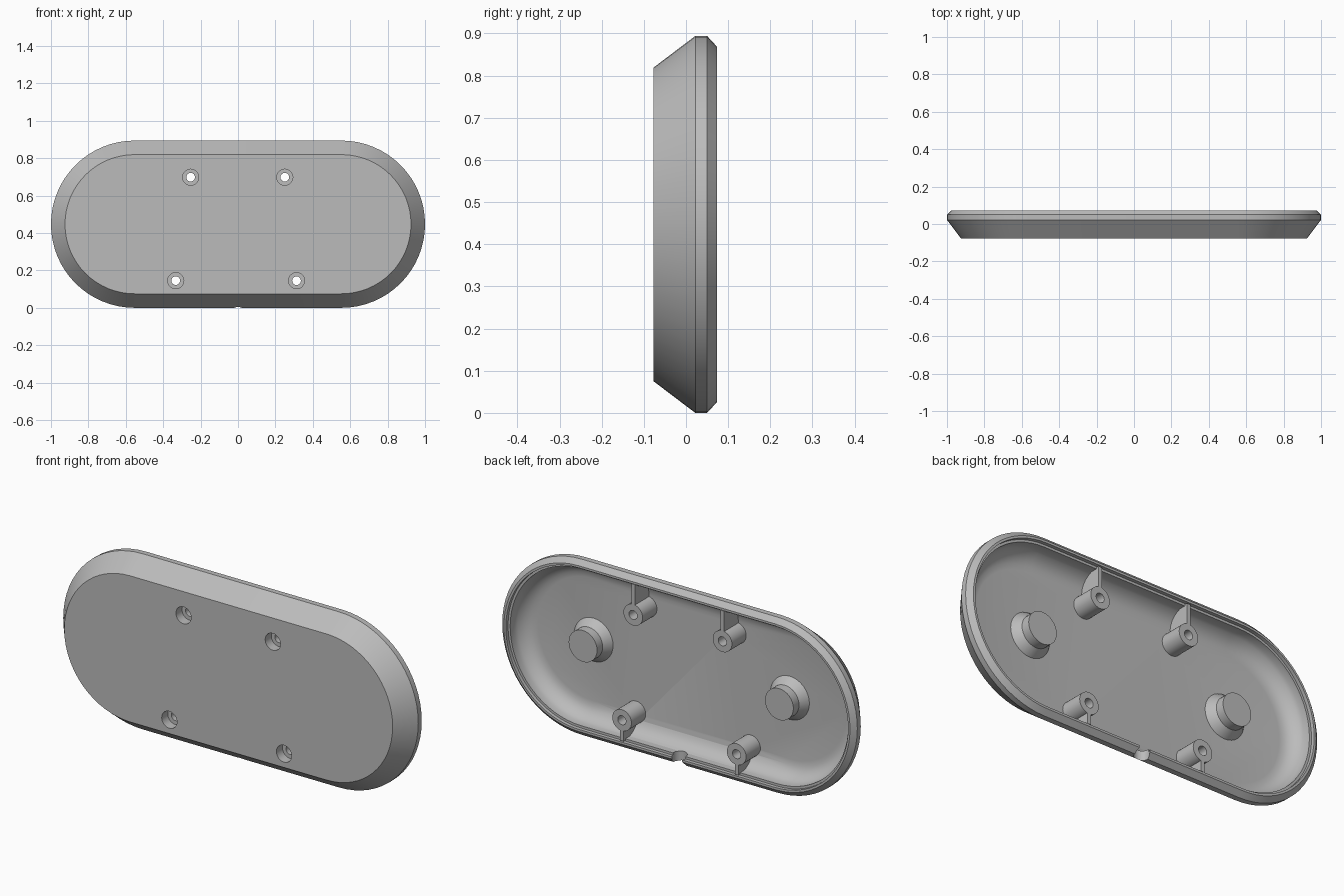
import bpy, bmesh, math

if "Cube" in bpy.data.objects:
    bpy.data.objects.remove(bpy.data.objects["Cube"])

ZC, R, HALF = 0.447, 0.447, 0.553   # centre height, end radius, half straight length

grey = bpy.data.materials.new("light grey plastic")
grey.diffuse_color = (0.5, 0.5, 0.5, 1)
grey.use_nodes = True
grey.node_tree.nodes["Principled BSDF"].inputs["Base Color"].default_value = grey.diffuse_color


def finish(name, bm):
    bmesh.ops.recalc_face_normals(bm, faces=bm.faces)
    me = bpy.data.meshes.new(name)
    bm.to_mesh(me)
    bm.free()
    me.materials.append(grey)
    ob = bpy.data.objects.new(name, me)
    bpy.context.collection.objects.link(ob)
    smooth(ob)
    return ob


def smooth(ob):
    bpy.ops.object.select_all(action='DESELECT')
    ob.select_set(True)
    bpy.context.view_layer.objects.active = ob
    bpy.ops.object.shade_smooth_by_angle(angle=math.radians(28))


def skin(name, rings, closed=False):
    """Bridge rings of points; cap the ends or join them into a tube."""
    bm = bmesh.new()
    loops = [[bm.verts.new(p) for p in ring] for ring in rings]
    n = len(loops[0])
    pairs = list(zip(loops, loops[1:]))
    if closed:
        pairs.append((loops[-1], loops[0]))
    else:
        bm.faces.new(loops[0])
        bm.faces.new(loops[-1])
    for a, b in pairs:
        for i in range(n):
            j = (i + 1) % n
            bm.faces.new((a[i], a[j], b[j], b[i]))
    return finish(name, bm)


def stadium(inset, y, n=32):
    pts = []
    for side in (1, -1):
        for i in range(n + 1):
            a = -math.pi / 2 + math.pi * i / n
            pts.append((side * (HALF + (R - inset) * math.cos(a)), y,
                        ZC + side * (R - inset) * math.sin(a)))
    return pts


def lathe(name, x, z, profile, closed=False, n=32):
    """Turn (radius, y) points about an axis along y."""
    rings = [[(x + r * math.cos(2 * math.pi * i / n), y,
               z + r * math.sin(2 * math.pi * i / n)) for i in range(n)]
             for r, y in profile]
    return skin(name, rings, closed)


def cut(ob, cutter):
    m = ob.modifiers.new("cut", 'BOOLEAN')
    m.operation, m.solver, m.object = 'DIFFERENCE', 'EXACT', cutter
    bpy.context.view_layer.objects.active = ob
    bpy.ops.object.modifier_apply(modifier=m.name)
    bpy.data.objects.remove(cutter)


# Hollow cover: chamfered outside, stepped rim, rounded inside corner
profile = [(0.075, -0.077), (0, 0.022), (0, 0.05), (0.025, 0.073),
           (0.036, 0.073), (0.036, 0.055), (0.048, 0.055), (0.048, 0.022),
           (0.055, 0.004), (0.068, -0.015), (0.085, -0.031),
           (0.108, -0.042), (0.135, -0.046)]
cover = skin("cover", [stadium(*p) for p in profile])

# Screw bosses, each with a counterbore, and a rib to the nearest wall
screws = [(-0.253, 0.698), (0.25, 0.698), (-0.333, 0.145), (0.313, 0.145)]
for k, (x, z) in enumerate(screws):
    cut(cover, lathe("cutter", x, z, [(0.043, -0.1), (0.043, 0.0)]))
    lathe(f"screw_boss_{k + 1}", x, z,
          [(0.054, -0.06), (0.054, 0.069), (0.023, 0.069),
           (0.023, -0.028), (0.043, -0.028), (0.043, -0.06)], closed=True)
    top = z > ZC
    inset = (2 * R - z if top else z) - 0.048
    side = [(0.04, 0.069), (0.04, 0.02), (0.09, -0.05),
            (inset, -0.05), (inset, 0.069)]
    skin(f"boss_rib_{k + 1}",
         [[(x + dx, y, 2 * R - i if top else i) for i, y in side]
          for dx in (-0.01, 0.01)])

# Cable notch in the lower rim
bm = bmesh.new()
bmesh.ops.create_cone(bm, cap_ends=True, segments=32, radius1=0.036,
                      radius2=0.036, depth=0.16)
bmesh.ops.translate(bm, verts=bm.verts, vec=(0, 0.052, 0))
cut(cover, finish("notch_cutter", bm))
smooth(cover)

# Locating pegs with flared bases
for name, x in (("left_peg", -HALF), ("right_peg", HALF)):
    lathe(name, x, ZC, [(0.112, -0.05), (0.108, -0.042), (0.08, -0.005), (0.08, 0.04)])
